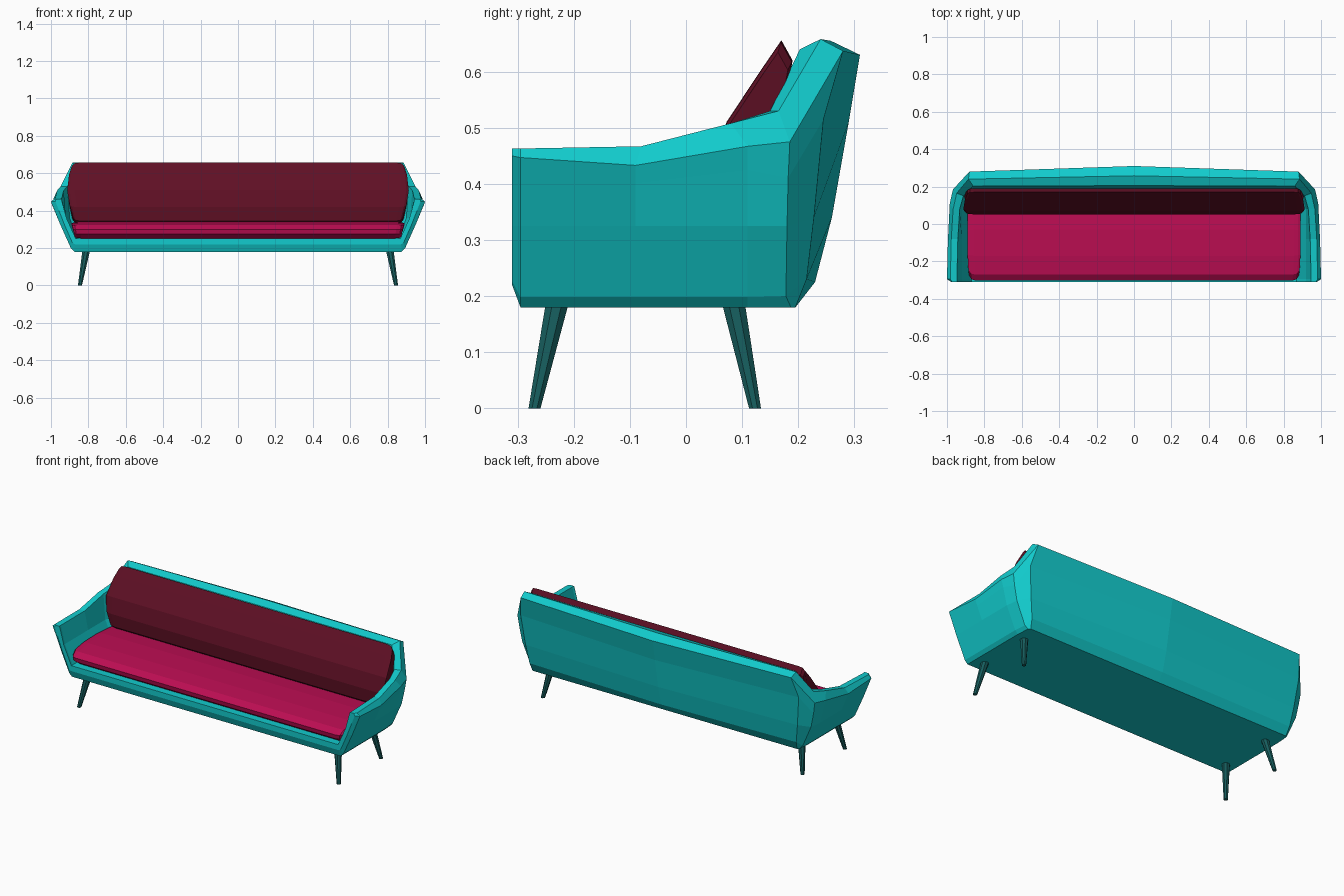
import bpy, bmesh, math
from mathutils import Vector

if "Cube" in bpy.data.objects:
    bpy.data.objects.remove(bpy.data.objects["Cube"])


def material(name, rgb):
    m = bpy.data.materials.new(name)
    m.diffuse_color = (*rgb, 1)
    m.use_nodes = True
    m.node_tree.nodes["Principled BSDF"].inputs["Base Color"].default_value = m.diffuse_color
    return m


TEAL = material("teal shell", (0.006, 0.60, 0.61))
CRIMSON = material("crimson seat", (0.50, 0.004, 0.085))
MAROON = material("maroon back", (0.115, 0.005, 0.018))
DARK = material("dark teal legs", (0.008, 0.11, 0.11))


def finish(name, bm, mat):
    bmesh.ops.recalc_face_normals(bm, faces=bm.faces[:])
    me = bpy.data.meshes.new(name)
    bm.to_mesh(me)
    bm.free()
    me.materials.append(mat)
    ob = bpy.data.objects.new(name, me)
    bpy.context.collection.objects.link(ob)
    return ob


def loft(bm, sections, closed):
    """Skin a list of point lists with quads; returns the vertex columns."""
    cols = [[bm.verts.new(p) for p in s] for s in sections]
    n = len(cols[0])
    for a, b in zip(cols, cols[1:]):
        for i in range(n if closed else n - 1):
            j = (i + 1) % n
            bm.faces.new((a[i], a[j], b[j], b[i]))
    return cols


# Shell: columns run up the outside, over the rim and down the inside,
# from the front of the right arm round to the middle of the back
def arm(y, top_y, edge, rim, edge_x):
    return [(.875, y, .18), (.893, y, .198), (.95, y, .325),
            (.95 + (edge_x - .95) * .7, y, .325 + (edge - .325) * .7),
            (edge_x, y, edge), (edge_x - .018, top_y, rim),
            (edge_x - .053, top_y, rim), (.92, top_y, .36), (.87, top_y, .25)]


front = [(.872, -.31, .22), (.885, -.31, .227), (.928, -.31, .325),
         (.957, -.31, .40), (.977, -.31, .45), (.972, -.31, .463),
         (.945, -.31, .463), (.917, -.31, .36), (.868, -.31, .252)]
corner = [(.87, .187, .18), (.885, .178, .2), (.94, .18, .325),
          (.958, .182, .41), (.968, .185, .475), (.948, .165, .53),
          (.912, .15, .53), (.90, .135, .36), (.86, .12, .25)]
back_corner = [(.86, .195, .18), (.868, .215, .23), (.885, .228, .34),
               (.905, .245, .515), (.88, .28, .637), (.885, .24, .658),
               (.86, .203, .64), (.86, .16, .36), (.85, .13, .25)]
back_mid = [(0, .195, .18), (0, .23, .225), (0, .26, .34),
            (0, .29, .51), (0, .31, .63), (0, .258, .655),
            (0, .205, .64), (0, .16, .36), (0, .13, .25)]
half = [front, arm(-.295, -.295, .447, .463, 1.0),
        arm(-.09, -.08, .433, .467, .995), arm(.11, .08, .467, .508, .985),
        corner, back_corner]
mirrored = [[(-x, y, z) for x, y, z in c] for c in reversed(half)]
bm = bmesh.new()
cols = loft(bm, half + [back_mid] + mirrored, False)
R, L = cols[0], cols[-1]
bm.faces.new(R)                                            # arm fronts
bm.faces.new(L)
bm.faces.new((R[0], R[-1], L[-1], L[0]))                   # front lip
bm.faces.new((R[0], cols[1][0], cols[-2][0], L[0]))        # lower bevel
bm.faces.new([c[0] for c in cols[1:-1]])                   # underside
bm.faces.new([c[-1] for c in cols])                        # inner floor
finish("shell", bm, TEAL)


# Cushions: a side profile swept across the width with tapered ends
def cushion(name, profile, ends, mat):
    """profile: (y, z, width factor); ends: (half width, scale)."""
    cy = sum(p[0] for p in profile) / len(profile)
    cz = sum(p[1] for p in profile) / len(profile)
    stations = [(-w, s) for w, s in reversed(ends)] + ends
    secs = [[(w * f, cy + (y - cy) * s, cz + (z - cz) * s)
             for y, z, f in profile] for w, s in stations]
    bm = bmesh.new()
    c = loft(bm, secs, True)
    bm.faces.new(c[0])
    bm.faces.new(c[-1])
    finish(name, bm, mat)


cushion("seat_cushion",
        [(-.265, .252, .98), (-.298, .275, .985), (-.303, .30, .99),
         (-.27, .324, .995), (-.17, .335, 1), (-.03, .338, 1),
         (.10, .33, 1), (.12, .29, .99), (.11, .252, .97)],
        [(.40, 1), (.855, 1), (.878, .96), (.89, .86)], CRIMSON)
cushion("back_cushion",
        [(.085, .322, .96), (.058, .345, .965), (.052, .42, .985),
         (.072, .51, 1), (.135, .605, .99), (.17, .656, .975),
         (.19, .62, .975), (.165, .48, 1), (.14, .34, .97)],
        [(.40, 1), (.875, 1), (.90, .98), (.913, .88)], MAROON)


# Legs: splayed, tapering, eight sided
def leg(name, top, bottom):
    secs = [[Vector(c) + Vector((r * math.cos(a), r * math.sin(a), 0))
             for a in [math.tau * (k + .5) / 8 for k in range(8)]]
            for c, r in ((top, .022), (bottom, .0115))]
    bm = bmesh.new()
    c = loft(bm, secs, True)
    bm.faces.new(c[0])
    bm.faces.new(c[1])
    finish(name, bm, DARK)


for side, s in (("right", 1), ("left", -1)):
    leg("front_leg_" + side, (.812 * s, -.23, .185), (.845 * s, -.27, 0))
    leg("back_leg_" + side, (.812 * s, .085, .185), (.845 * s, .123, 0))
